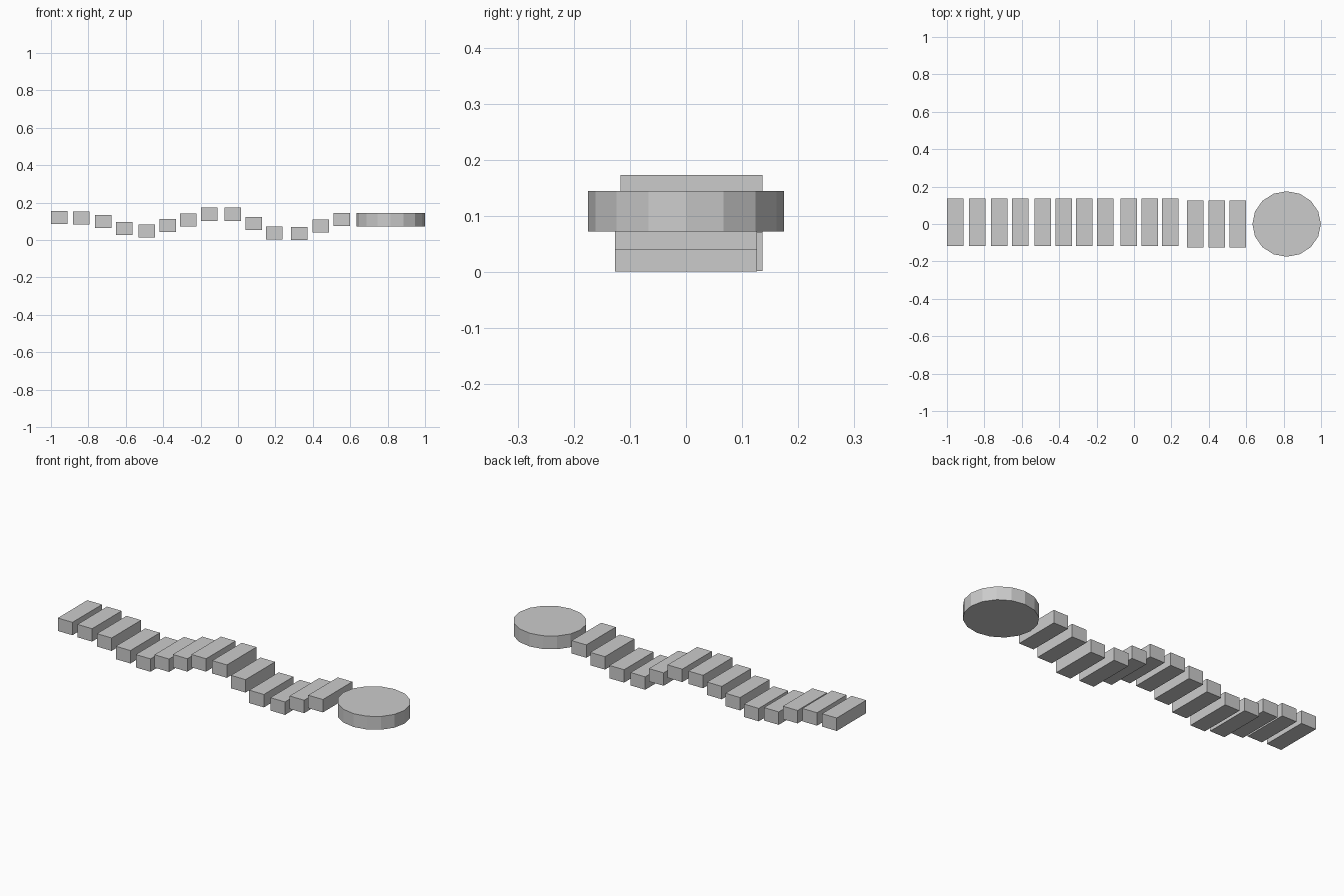
import bpy

if "Cube" in bpy.data.objects:
    bpy.data.objects.remove(bpy.data.objects["Cube"])

SLAT_SIZE = (0.088, 0.253, 0.070)

# x centre and underside height of each slat along the wavy path
WAVE = [(-0.956, 0.086), (-0.838, 0.083), (-0.721, 0.064), (-0.608, 0.026),
        (-0.488, 0.013), (-0.376, 0.042), (-0.266, 0.073), (-0.154, 0.103),
        (-0.029, 0.103), (0.083, 0.053), (0.193, 0.002), (0.327, 0.001),
        (0.442, 0.041), (0.554, 0.075)]


def slat(name, x, y, z_bottom):
    bpy.ops.mesh.primitive_cube_add(size=1, location=(x, y, z_bottom + SLAT_SIZE[2] / 2))
    obj = bpy.context.object
    obj.name = name
    obj.scale = SLAT_SIZE
    return obj


# Slats: the first eleven sit slightly off centre, the last three on the axis
for i, (x, z) in enumerate(WAVE):
    slat(f"bridge_slat_{i + 1:02d}", x, 0.010 if i < 11 else 0.0, z)

# Round end platform, sixteen flat sides, slightly longer in x
bpy.ops.mesh.primitive_cylinder_add(vertices=16, radius=1, depth=1, location=(0.816, 0, 0.109))
platform = bpy.context.object
platform.name = "round_platform"
platform.rotation_euler = (0, 0, 0)
platform.scale = (0.183, 0.175, 0.072)
